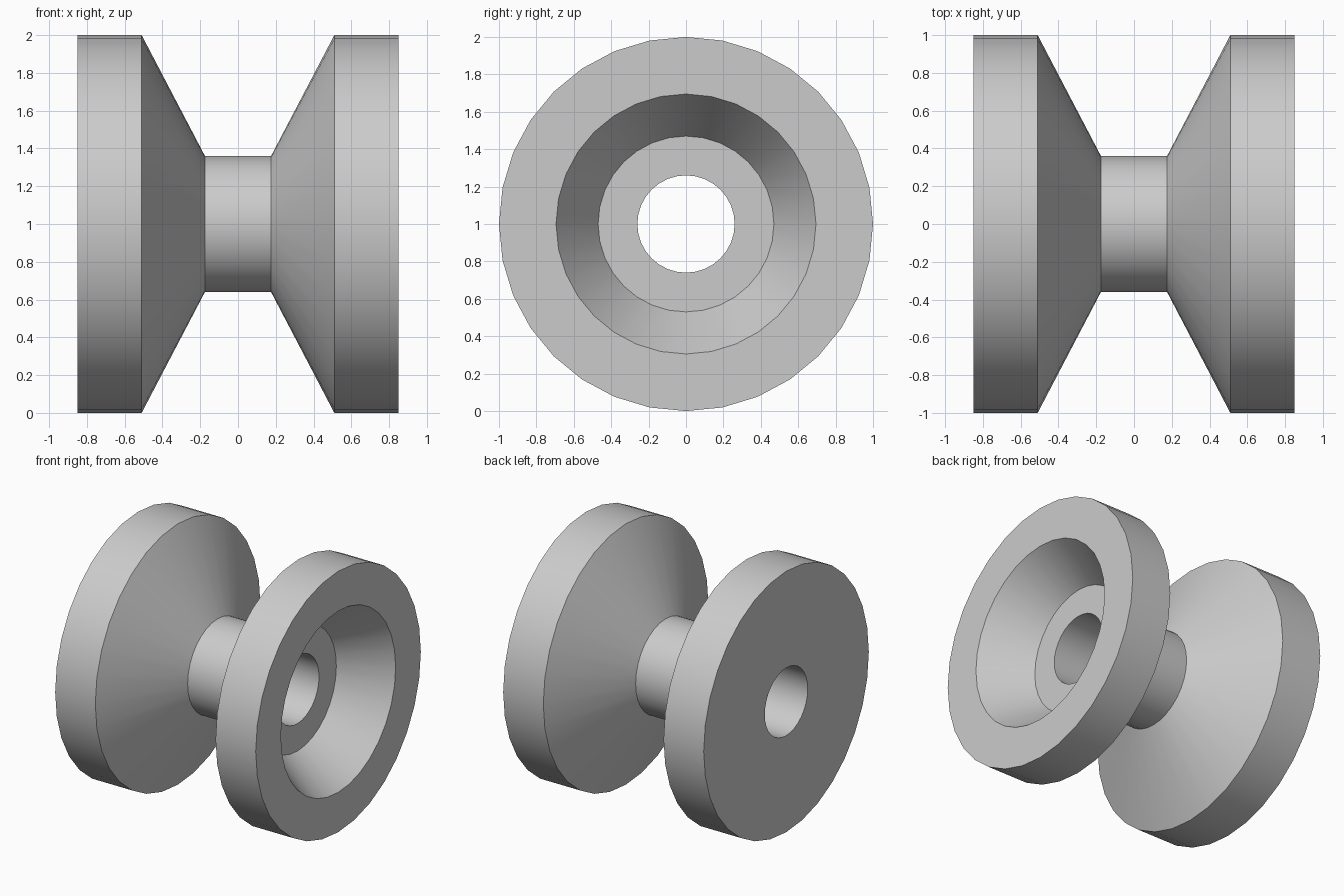
import bpy
import bmesh
import math
from mathutils import Vector

cube = bpy.data.objects.get("Cube")
if cube:
    bpy.data.objects.remove(cube, do_unlink=True)

SEGMENTS = 32
CENTRE = Vector((0, 0, 1))

# One neutral grey for the whole spool
grey = bpy.data.materials.new("neutral_grey")
grey.use_nodes = True
colour = (0.6, 0.6, 0.6, 1)
grey.diffuse_color = colour
grey.node_tree.nodes["Principled BSDF"].inputs["Base Color"].default_value = colour


def lathe(name, profile):
    """Revolve a closed (x, radius) profile around the horizontal axle."""
    bm = bmesh.new()
    verts = [bm.verts.new((x, 0, CENTRE.z + r)) for x, r in profile]
    edges = [bm.edges.new((a, b)) for a, b in zip(verts, verts[1:] + verts[:1])]
    bmesh.ops.spin(bm, geom=verts + edges, cent=CENTRE, axis=(1, 0, 0),
                   angle=math.tau, steps=SEGMENTS, use_merge=True)
    bmesh.ops.remove_doubles(bm, verts=bm.verts, dist=0.0001)
    bmesh.ops.recalc_face_normals(bm, faces=bm.faces)
    mesh = bpy.data.meshes.new(name)
    bm.to_mesh(mesh)
    bm.free()
    mesh.materials.append(grey)
    obj = bpy.data.objects.new(name, mesh)
    bpy.context.collection.objects.link(obj)
    bpy.ops.object.select_all(action="DESELECT")
    obj.select_set(True)
    bpy.context.view_layer.objects.active = obj
    bpy.ops.object.shade_smooth_by_angle(angle=math.radians(30))
    return obj


# Outside: flange, cone, hub, cone, flange
outside = [(-0.85, 1), (-0.51, 1), (-0.175, 0.36),
           (0.175, 0.36), (0.51, 1), (0.85, 1)]
# Inside: dished recess on the +x end, then the through bore
inside = [(0.85, 0.695), (0.505, 0.47), (0.505, 0.26), (-0.85, 0.26)]

lathe("spool", outside + inside)
